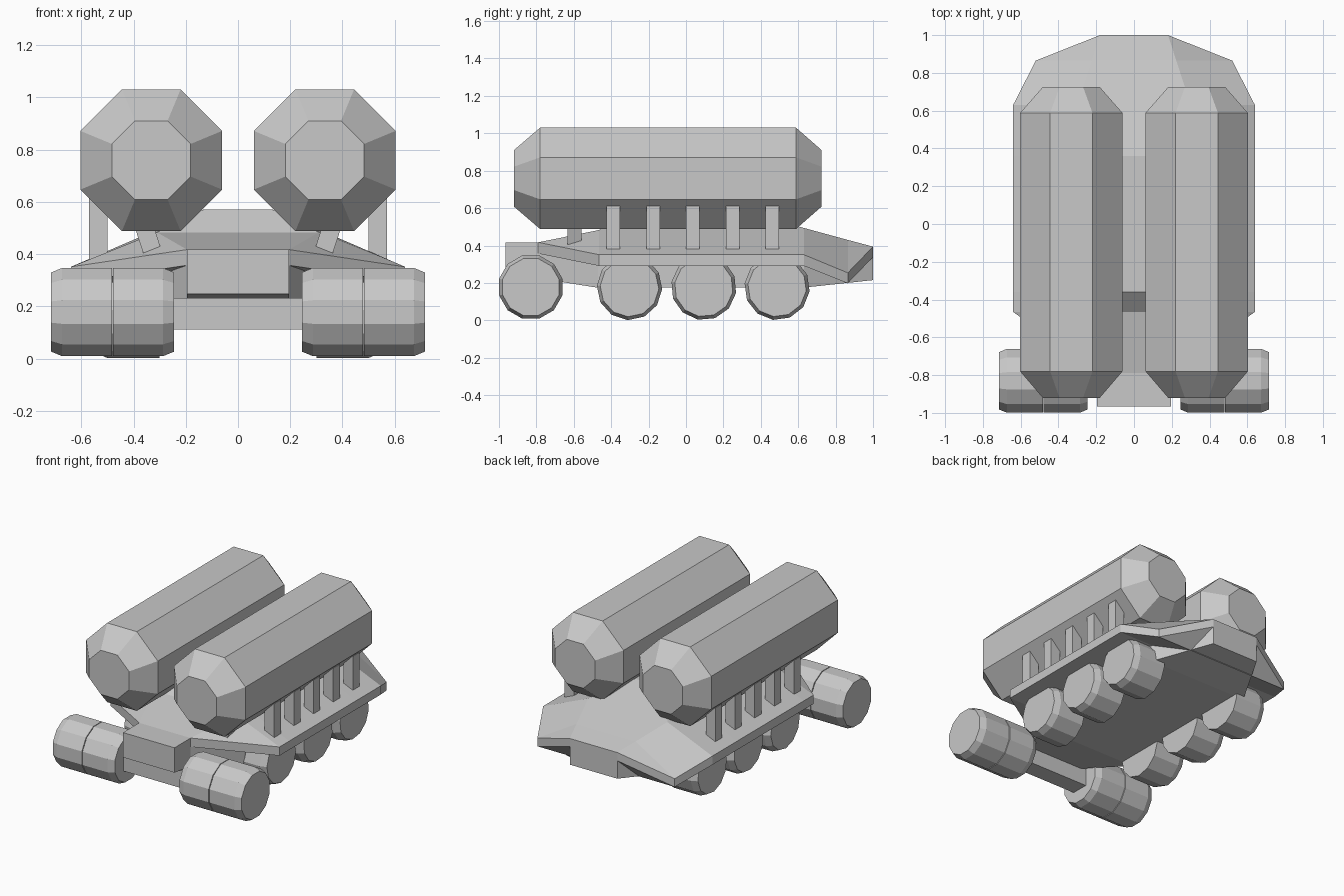
import bpy, bmesh, math
from mathutils import Matrix

if "Cube" in bpy.data.objects:
    bpy.data.objects.remove(bpy.data.objects["Cube"])

grey = bpy.data.materials.new("plain grey")
grey.diffuse_color = (0.58, 0.58, 0.58, 1)
grey.use_nodes = True
grey.node_tree.nodes["Principled BSDF"].inputs["Base Color"].default_value = grey.diffuse_color


def finish(name, bm):
    bmesh.ops.remove_doubles(bm, verts=bm.verts, dist=0.0005)
    bmesh.ops.recalc_face_normals(bm, faces=bm.faces)
    me = bpy.data.meshes.new(name)
    bm.to_mesh(me)
    bm.free()
    me.materials.append(grey)
    ob = bpy.data.objects.new(name, me)
    bpy.context.collection.objects.link(ob)
    return ob


def loft(name, rings):
    """Skin a list of equal-length point rings and cap both ends."""
    bm = bmesh.new()
    loops = [[bm.verts.new(p) for p in r] for r in rings]
    for a, b in zip(loops, loops[1:]):
        n = len(a)
        for i in range(n):
            j = (i + 1) % n
            bm.faces.new((a[i], a[j], b[j], b[i]))
    bm.faces.new(loops[0])
    bm.faces.new(loops[-1])
    return finish(name, bm)


def box(name, center, size, tilt=0):
    bm = bmesh.new()
    m = (Matrix.Translation(center) @ Matrix.Rotation(tilt, 4, 'Y')
         @ Matrix.Diagonal((*size, 1)))
    bmesh.ops.create_cube(bm, size=1, matrix=m)
    return finish(name, bm)


def wheel(name, x_flat, x_chamfer, y, z, turn=0.0):
    """Twelve-sided wheel, chamfered on one end."""
    r = 0.175
    edge = x_chamfer - math.copysign(0.042, x_chamfer - x_flat)
    rings = []
    for x, rad in ((x_flat, r), (edge, r), (x_chamfer, r - 0.018)):
        rings.append([(x, y + rad * math.cos(a), z + rad * math.sin(a))
                      for a in (math.radians(30 * i + 15 + turn) for i in range(12))])
    return loft(name, rings)


# Upper hull: y, deck half width, deck z, skirt half width, skirt z, underside z
stations = [
    (-0.79, 0.195, 0.417, 0.195, 0.417, 0.357),
    (-0.465, 0.31, 0.483, 0.64, 0.351, 0.291),
    (-0.36, 0.13, 0.571, 0.64, 0.351, 0.291),
    (0.36, 0.13, 0.571, 0.64, 0.351, 0.291),
    (0.63, 0.30, 0.494, 0.64, 0.351, 0.291),
    (0.865, 0.224, 0.43, 0.52, 0.254, 0.198),
    (1.0, 0.18, 0.394, 0.18, 0.394, 0.338),
]
# Corners that coincide at the end stations share one vertex
bm = bmesh.new()
loops = []
for y, xd, zd, xs, zs, zb in stations:
    ring = [(-xs, zb), (xs, zb), (xs, zs), (xd, zd), (-xd, zd), (-xs, zs)]
    seen, loop = {}, []
    for x, z in ring:
        if (x, z) not in seen:
            seen[(x, z)] = bm.verts.new((x, y, z))
        loop.append(seen[(x, z)])
    loops.append(loop)
for a, b in zip(loops, loops[1:]):
    for i in range(6):
        j = (i + 1) % 6
        bm.faces.new(list(dict.fromkeys((a[i], a[j], b[j], b[i]))))
for end in (loops[0], loops[-1]):
    bm.faces.new(list(dict.fromkeys(end)))
finish("upper_hull", bm)

# Lower hull with the nose block: y, half width, bottom z, top z
lower = [
    (-0.965, 0.195, 0.247, 0.417),
    (-0.79, 0.195, 0.225, 0.417),
    (-0.47, 0.38, 0.174, 0.36),
    (0.63, 0.38, 0.175, 0.36),
    (1.0, 0.18, 0.215, 0.338),
]
loft("lower_hull", [[(-w, y, b), (w, y, b), (w, y, t), (-w, y, t)]
                    for y, w, b, t in lower])

# Front axle
box("front_axle", (0, -0.83, 0.172), (0.6, 0.12, 0.12))

for s, side in ((-1, "left"), (1, "right")):
    # Octagonal tank with tapered ends
    rings = []
    for y, apothem in ((-0.92, 0.151), (-0.78, 0.271), (0.588, 0.271), (0.725, 0.151)):
        r = apothem / math.cos(math.pi / 8)
        rings.append([(s * 0.332 + r * math.cos(a), y, 0.759 + r * math.sin(a))
                      for a in (math.pi / 8 + i * math.pi / 4 for i in range(8))])
    loft(f"tank_{side}", rings)

    # Row of posts and the tilted front strut under the tank
    for i in range(5):
        box(f"post_{side}_{i + 1}", (s * 0.535, -0.388 + i * 0.2125, 0.494),
            (0.072, 0.072, 0.236))
    box(f"front_strut_{side}", (s * 0.348, -0.597, 0.471), (0.07, 0.075, 0.13),
        s * math.radians(18))

    # Paired front wheels and single rear wheels
    wheel(f"front_wheel_inner_{side}", s * 0.478, s * 0.245, -0.83, 0.178)
    wheel(f"front_wheel_outer_{side}", s * 0.483, s * 0.715, -0.83, 0.178)
    for i, (y, turn) in enumerate(((-0.302, 12), (0.095, 5), (0.487, 8))):
        wheel(f"rear_wheel_{side}_{i + 1}", s * 0.30, s * 0.54, y, 0.176, turn)
